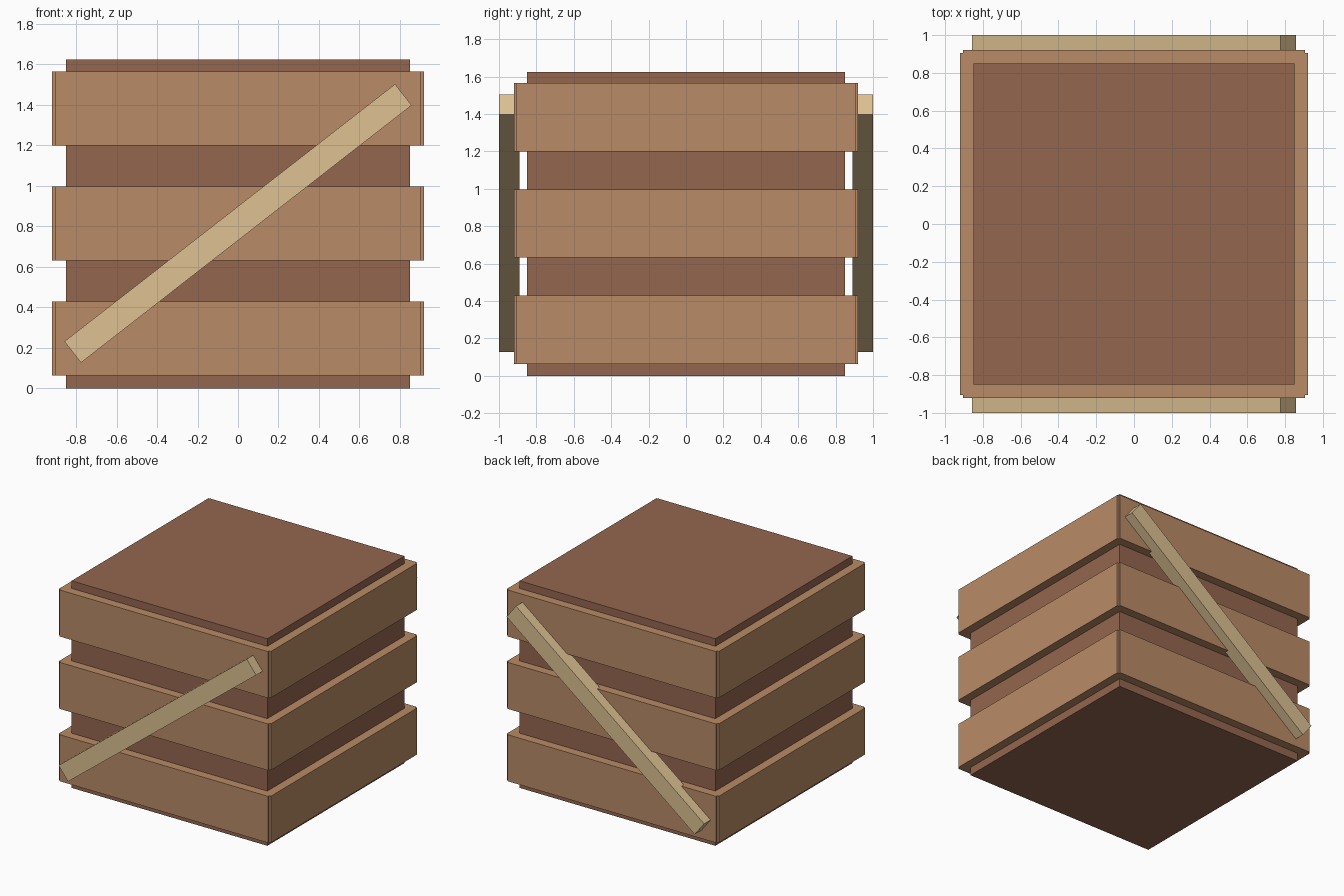
import bpy
from math import radians
from mathutils import Matrix

cube = bpy.data.objects.get("Cube")
if cube:
    bpy.data.objects.remove(cube, do_unlink=True)


def srgb(r, g, b):
    lin = [c / 255 / 12.92 if c < 11 else ((c / 255 + 0.055) / 1.055) ** 2.4 for c in (r, g, b)]
    return (*lin, 1.0)


def material(name, colour):
    mat = bpy.data.materials.new(name)
    mat.use_nodes = True
    mat.diffuse_color = colour
    mat.node_tree.nodes["Principled BSDF"].inputs["Base Color"].default_value = colour
    return mat


def box(name, centre, size, mat, tilt=0):
    """Flat-sided box, tilted about the y axis."""
    bpy.ops.mesh.primitive_cube_add(size=1)
    obj = bpy.context.object
    obj.name = name
    obj.data.materials.append(mat)
    obj.data.transform(Matrix.Diagonal((*size, 1)))
    obj.location = centre
    obj.rotation_euler.y = tilt
    return obj


dark_wood = material("dark wood", srgb(148, 102, 78))
mid_wood = material("mid wood", srgb(185, 139, 102))
pale_wood = material("pale wood", srgb(221, 193, 146))

# Inner crate body
box("crate_body", (0, 0, 0.8125), (1.7, 1.7, 1.625), dark_wood)

# Three bands of boards, stepped in at the corners
for level, z in (("lower", 0.247), ("middle", 0.815), ("upper", 1.383)):
    for side, s in (("front", -1), ("back", 1)):
        box(f"{level}_{side}_board", (0, s * 0.88, z), (1.81, 0.08, 0.365), mid_wood)
    for side, s in (("right", -1), ("left", 1)):
        box(f"{level}_{side}_board", (s * 0.88, 0, z), (0.08, 1.81, 0.365), mid_wood)

# Diagonal braces, both rising toward the left side
for side, s in (("front", -1), ("back", 1)):
    box(f"{side}_brace", (0, s * 0.945, 0.815), (2.07, 0.11, 0.133), pale_wood, radians(-37.9))
